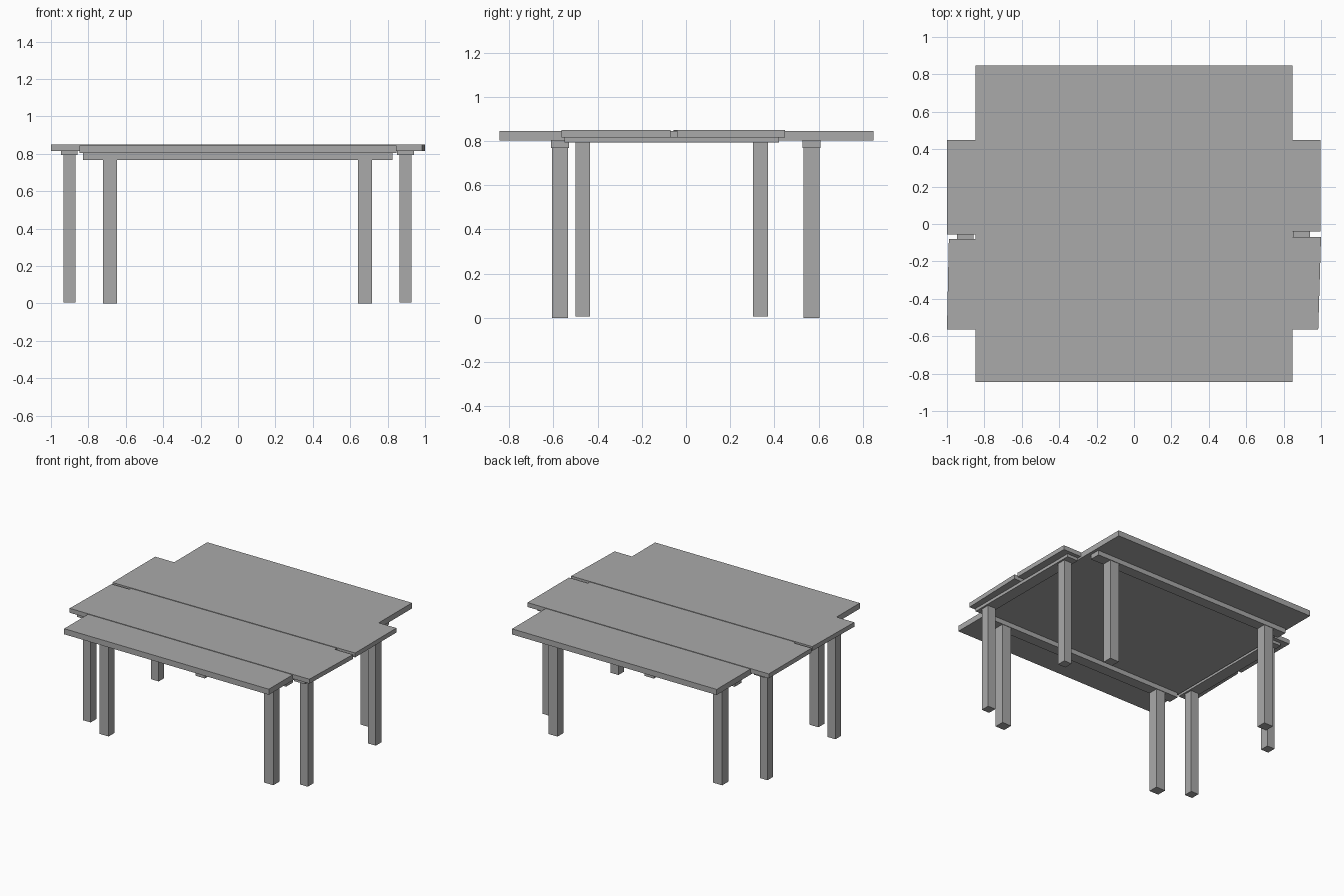
import bpy
import bmesh

cube = bpy.data.objects.get("Cube")
if cube:
    bpy.data.objects.remove(cube, do_unlink=True)

grey = bpy.data.materials.new("plain grey")
grey.use_nodes = True
GREY = (0.4, 0.4, 0.4, 1)
grey.diffuse_color = GREY
grey.node_tree.nodes["Principled BSDF"].inputs["Base Color"].default_value = GREY


def slab(name, outline, z0, z1):
    """Extrude a flat outline between two heights."""
    bm = bmesh.new()
    base = bm.faces.new([bm.verts.new((x, y, z0)) for x, y in outline])
    top = bmesh.ops.extrude_face_region(bm, geom=[base])["geom"]
    for v in top:
        if isinstance(v, bmesh.types.BMVert):
            v.co.z = z1
    bmesh.ops.recalc_face_normals(bm, faces=bm.faces)
    mesh = bpy.data.meshes.new(name)
    bm.to_mesh(mesh)
    bm.free()
    mesh.materials.append(grey)
    obj = bpy.data.objects.new(name, mesh)
    bpy.context.collection.objects.link(obj)
    return obj


def box(name, x0, x1, y0, y1, z0, z1):
    return slab(name, [(x0, y0), (x1, y0), (x1, y1), (x0, y1)], z0, z1)


# Square table: one wide top, two crosswise rails and four legs
box("square_top", -0.848, 0.847, -0.845, 0.848, 0.803, 0.845)
for side, y in (("front", -0.57), ("back", 0.568)):
    box(side + "_rail", -0.83, 0.825, y - 0.04, y + 0.04, 0.768, 0.803)
    for hand, x in (("right", -0.685), ("left", 0.679)):
        box(f"{side}_{hand}_leg", x - 0.038, x + 0.038,
            y - 0.036, y + 0.036, 0, 0.768)

# Long table: two slightly uneven planks with a gap between them
slab("front_plank", [(-1, -0.563), (0.985, -0.563), (1, -0.07), (-0.99, -0.08)],
     0.816, 0.849)
slab("back_plank", [(-1, -0.057), (0.998, -0.04), (0.998, 0.449), (-1, 0.449)],
     0.816, 0.849)

# Long table: end rails and slimmer legs
for hand, x in (("right", -0.902), ("left", 0.896)):
    box(hand + "_end_rail", x - 0.045, x + 0.045, -0.55, 0.42, 0.794, 0.818)
    for side, y in (("front", -0.467), ("back", 0.337)):
        box(f"{side}_{hand}_end_leg", x - 0.032, x + 0.032,
            y - 0.033, y + 0.033, 0.005, 0.796)
